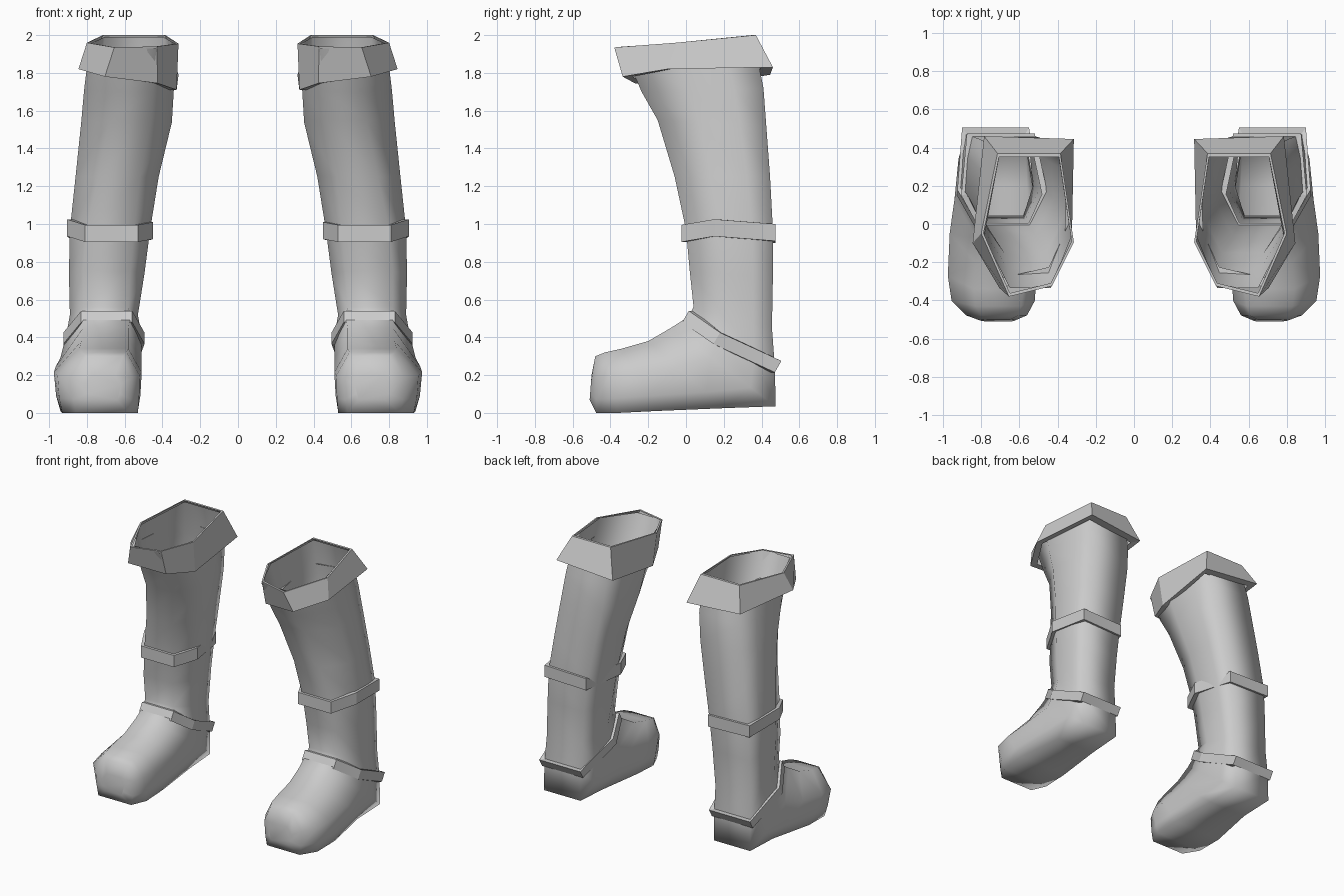
import bpy, bmesh

if "Cube" in bpy.data.objects:
    bpy.data.objects.remove(bpy.data.objects["Cube"])

mat = bpy.data.materials.new("light_grey")
mat.use_nodes = True
COLOUR = (0.6, 0.6, 0.6, 1)
mat.diffuse_color = COLOUR
mat.node_tree.nodes["Principled BSDF"].inputs["Base Color"].default_value = COLOUR


def loft(name, rings, cap_end=False, closed=False, smooth=False):
    """Skin a list of rings and mirror the part to the other boot."""
    bm = bmesh.new()
    rows = [[bm.verts.new(p) for p in ring] for ring in rings]
    pairs = list(zip(rows, rows[1:]))
    if closed:
        pairs.append((rows[-1], rows[0]))
    n = len(rows[0])
    for a, b in pairs:
        for i in range(n):
            j = (i + 1) % n
            bm.faces.new((a[i], a[j], b[j], b[i]))
    if cap_end:
        bm.faces.new(rows[-1])
    bmesh.ops.recalc_face_normals(bm, faces=bm.faces)
    for f in bm.faces:
        f.smooth = smooth
    me = bpy.data.meshes.new(name)
    bm.to_mesh(me)
    bm.free()
    me.materials.append(mat)
    ob = bpy.data.objects.new(name, me)
    bpy.context.collection.objects.link(ob)
    ob.modifiers.new("other_boot", 'MIRROR').use_mirror_merge = False


def section(fy, fz, by, bz, x0, x1, f0, f1, b0, b1, taper=.35):
    """Eight-sided ring from front edge, back edge and side limits."""
    def at(x, v):
        return (x, fy + (by - fy) * v, fz + (bz - fz) * v)
    return [at(f0, 0), at(f1, 0), at(x1, .38), at(x1 + taper * (b1 - x1), .76),
            at(b1, 1), at(b0, 1), at(x0 + taper * (b0 - x0), .76), at(x0, .38)]


def inset(ring, k):
    """Shrink a ring towards its own centre."""
    c = [sum(p[i] for p in ring) / len(ring) for i in range(2)]
    return [(c[0] + (p[0] - c[0]) * k, c[1] + (p[1] - c[1]) * k, p[2]) for p in ring]


# Boot shell: one open-topped loft down the shaft, round the heel and out to the toe
shaft = [
    section(-.335, 1.93, .355, 1.99, .33, .785, .435, .65, .395, .705, .61),
    section(-.235, 1.70, .41, 1.72, .34, .815, .45, .66, .40, .74, .45),
    section(-.15, 1.55, .425, 1.52, .35, .83, .46, .68, .42, .77),
    section(-.06, 1.25, .445, 1.25, .42, .86, .52, .74, .47, .81),
    section(.00, .97, .46, .97, .465, .89, .55, .80, .52, .85),
    section(.02, .75, .46, .72, .495, .895, .57, .82, .55, .86),
    section(.04, .56, .455, .45, .53, .89, .58, .82, .57, .87),
]
foot = [
    section(.015, .51, .47, .25, .51, .91, .57, .82, .57, .88),
    section(-.08, .45, .475, .035, .51, .94, .58, .82, .57, .88),
    section(-.20, .38, .20, .025, .51, .965, .58, .83, .56, .88),
    section(-.34, .34, -.16, .01, .51, .975, .58, .84, .53, .94),
    section(-.43, .32, -.36, .0, .52, .955, .59, .83, .53, .93),
    section(-.48, .30, -.475, .0, .56, .88, .61, .80, .58, .86),
    section(-.50, .20, -.51, .07, .62, .81, .65, .77, .64, .78),
]
loft("boot_shell", shaft + foot, cap_end=True, smooth=True)

# Folded cuff, wider at the bottom than at the rim
rim = [(.43, -.325, 1.94), (.655, -.38, 1.935), (.80, -.05, 1.96),
       (.715, .37, 2.0), (.385, .37, 2.0), (.315, -.095, 1.955)]
hem = [(.425, -.27, 1.745), (.705, -.335, 1.78), (.845, -.10, 1.82),
       (.785, .46, 1.83), (.315, .445, 1.79), (.325, -.06, 1.71)]
loft("cuff", [inset(rim, .95), rim, hem, inset(hem, .85)])


def strap(name, top, drop, k):
    """Thin flat-sided strap; drop is the offset from top edge to bottom edge."""
    low = [tuple(a + b for a, b in zip(p, drop)) for p in top]
    loft(name, [top, low, inset(low, k), inset(top, k)], closed=True)


# Calf strap and slanted ankle strap
strap("calf_strap", [(.53, -.025, .995), (.81, -.025, .995), (.905, .15, 1.025),
                     (.875, .475, 1.0), (.52, .475, .99), (.45, .15, 1.01)],
      (0, 0, -.09), .86)
strap("ankle_strap", [(.56, .015, .54), (.83, .015, .54), (.925, .18, .425),
                      (.90, .505, .275), (.55, .505, .275), (.495, .18, .425)],
      (0, -.035, -.06), .86)
